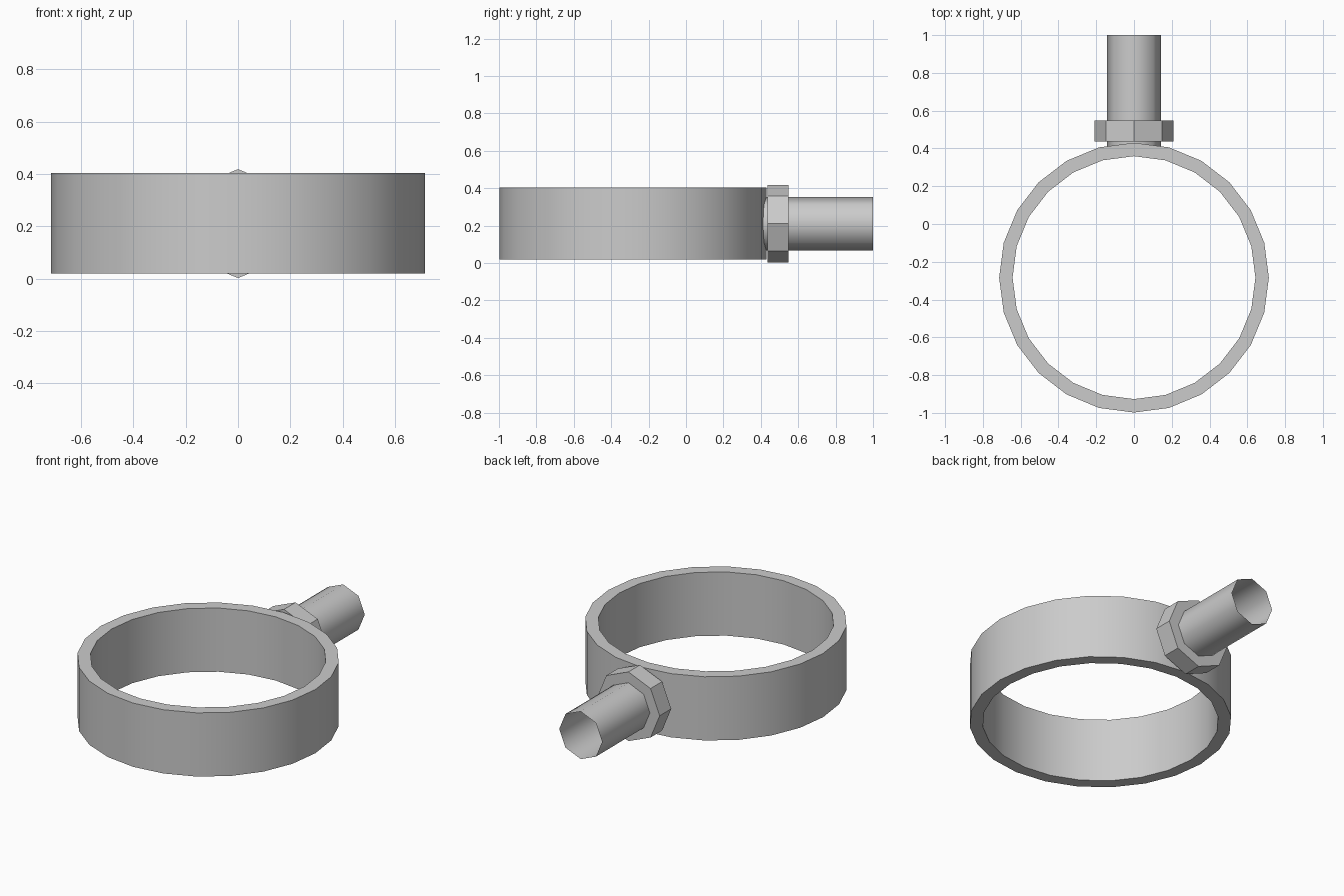
import bpy, bmesh, math

if "Cube" in bpy.data.objects:
    bpy.data.objects.remove(bpy.data.objects["Cube"])

grey = bpy.data.materials.new("steel grey")
grey.diffuse_color = (0.6, 0.6, 0.6, 1)
grey.use_nodes = True
grey.node_tree.nodes["Principled BSDF"].inputs["Base Color"].default_value = grey.diffuse_color


def lathe(name, profile, sides, centre, axis, closed=False, smooth=None):
    """Spin a list of (radius, position along axis) points into a polygonal part."""
    bm = bmesh.new()
    loops = []
    for r, d in profile:
        loop = []
        for i in range(sides):
            a = 2 * math.pi * i / sides
            u, v = r * math.cos(a), r * math.sin(a)
            co = (u, v, d) if axis == 'Z' else (u, d, -v)
            loop.append(bm.verts.new([p + c for p, c in zip(co, centre)]))
        loops.append(loop)
    pairs = list(zip(loops, loops[1:]))
    if closed:
        pairs.append((loops[-1], loops[0]))
    for lo, hi in pairs:
        for i in range(sides):
            j = (i + 1) % sides
            bm.faces.new((lo[i], lo[j], hi[j], hi[i]))
    mesh = bpy.data.meshes.new(name)
    bm.to_mesh(mesh)
    bm.free()
    mesh.materials.append(grey)
    ob = bpy.data.objects.new(name, mesh)
    bpy.context.collection.objects.link(ob)
    if smooth:
        bpy.ops.object.select_all(action='DESELECT')
        ob.select_set(True)
        bpy.context.view_layer.objects.active = ob
        bpy.ops.object.shade_smooth_by_angle(angle=math.radians(smooth))
    return ob


# wide band with a square wall section
lathe("ring_band", [(0.714, 0.02), (0.714, 0.403), (0.643, 0.403), (0.643, 0.02)],
      24, (0, -0.284, 0), 'Z', closed=True, smooth=60)

# open thin-walled pipe rooted in the band's wall
lathe("pipe", [(0.143, 0.39), (0.143, 1.0)], 8, (0, 0, 0.21), 'Y', smooth=60)

# eight-sided collar around the pipe
lathe("collar_nut", [(0.143, 0.437), (0.208, 0.437), (0.208, 0.547), (0.143, 0.547)],
      8, (0, 0, 0.21), 'Y')
